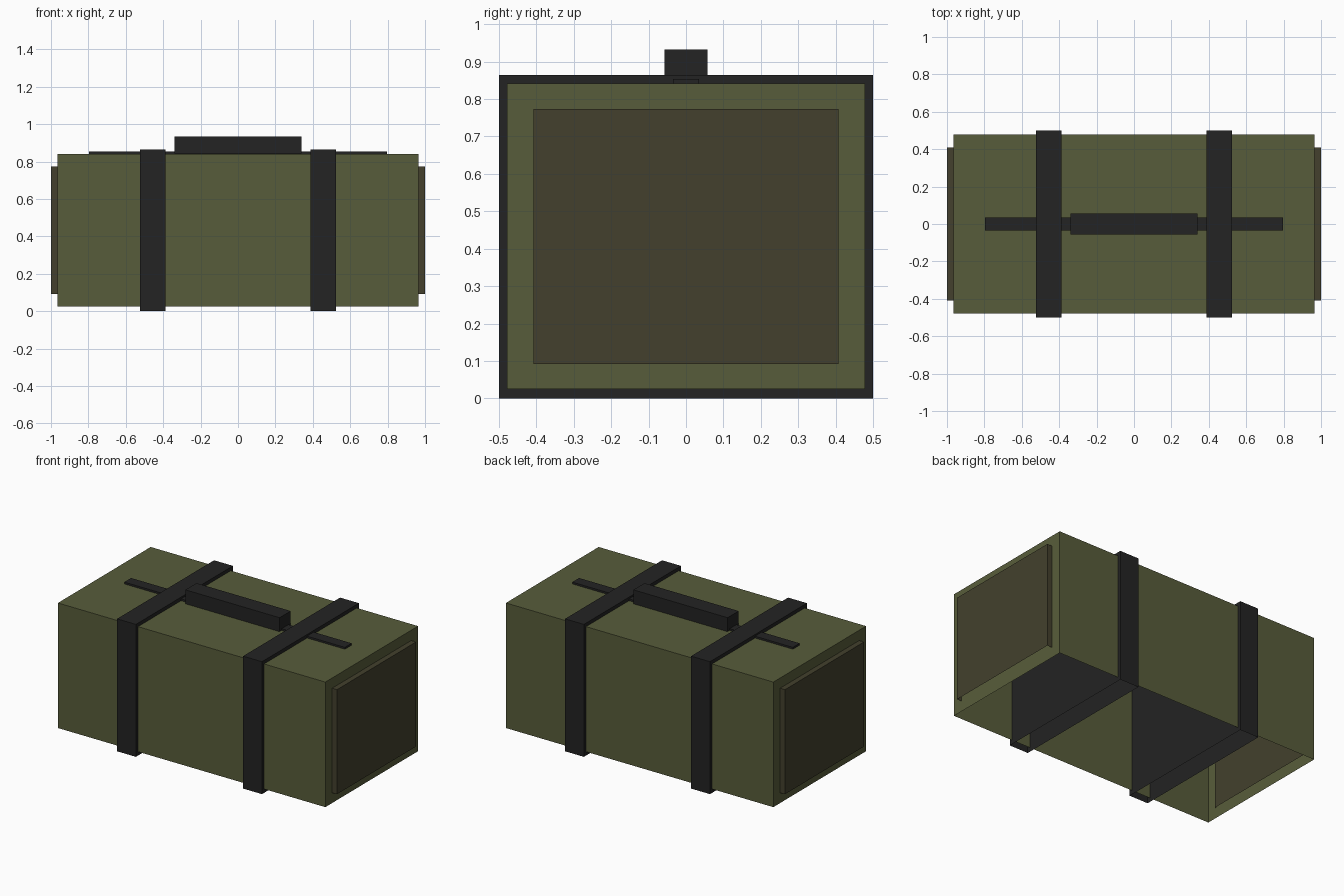
import bpy
import bmesh

if "Cube" in bpy.data.objects:
    bpy.data.objects.remove(bpy.data.objects["Cube"])


def material(name, rgb):
    m = bpy.data.materials.new(name)
    m.diffuse_color = (*rgb, 1.0)
    m.use_nodes = True
    m.node_tree.nodes["Principled BSDF"].inputs["Base Color"].default_value = m.diffuse_color
    return m


OLIVE = material("olive canvas", (0.097, 0.108, 0.043))
BROWN = material("dark brown canvas", (0.056, 0.051, 0.026))
BLACK = material("black webbing", (0.0168, 0.0168, 0.0168))


def open_box(name, x, y, z, mat):
    """Box between (min, max) ranges, without its underside."""
    bm = bmesh.new()
    bmesh.ops.create_cube(bm, size=1.0)
    for v in bm.verts:
        for i, (lo, hi) in enumerate((x, y, z)):
            v.co[i] = hi if v.co[i] > 0 else lo
    bm.normal_update()
    under = [f for f in bm.faces if f.normal.z < -0.5]
    bmesh.ops.delete(bm, geom=under, context='FACES_ONLY')
    mesh = bpy.data.meshes.new(name)
    bm.to_mesh(mesh)
    bm.free()
    mesh.materials.append(mat)
    obj = bpy.data.objects.new(name, mesh)
    bpy.context.collection.objects.link(obj)
    return obj


# Main bag, open underneath
open_box("bag_body", (-0.965, 0.965), (-0.478, 0.478), (0.025, 0.841), OLIVE)

# End panels and wrap-around straps, one on each side
for side, s in (("left", -1), ("right", 1)):
    open_box(side + "_end_panel", sorted((s * 0.958, s * 1.0)),
             (-0.408, 0.408), (0.092, 0.774), BROWN)
    open_box(side + "_strap", sorted((s * 0.387, s * 0.523)),
             (-0.5, 0.5), (0.0, 0.864), BLACK)

# Zip strip and carrying handle on top
open_box("zip_strip", (-0.796, 0.796), (-0.035, 0.035), (0.835, 0.853), BLACK)
open_box("carry_handle", (-0.34, 0.34), (-0.057, 0.057), (0.842, 0.933), BLACK)
